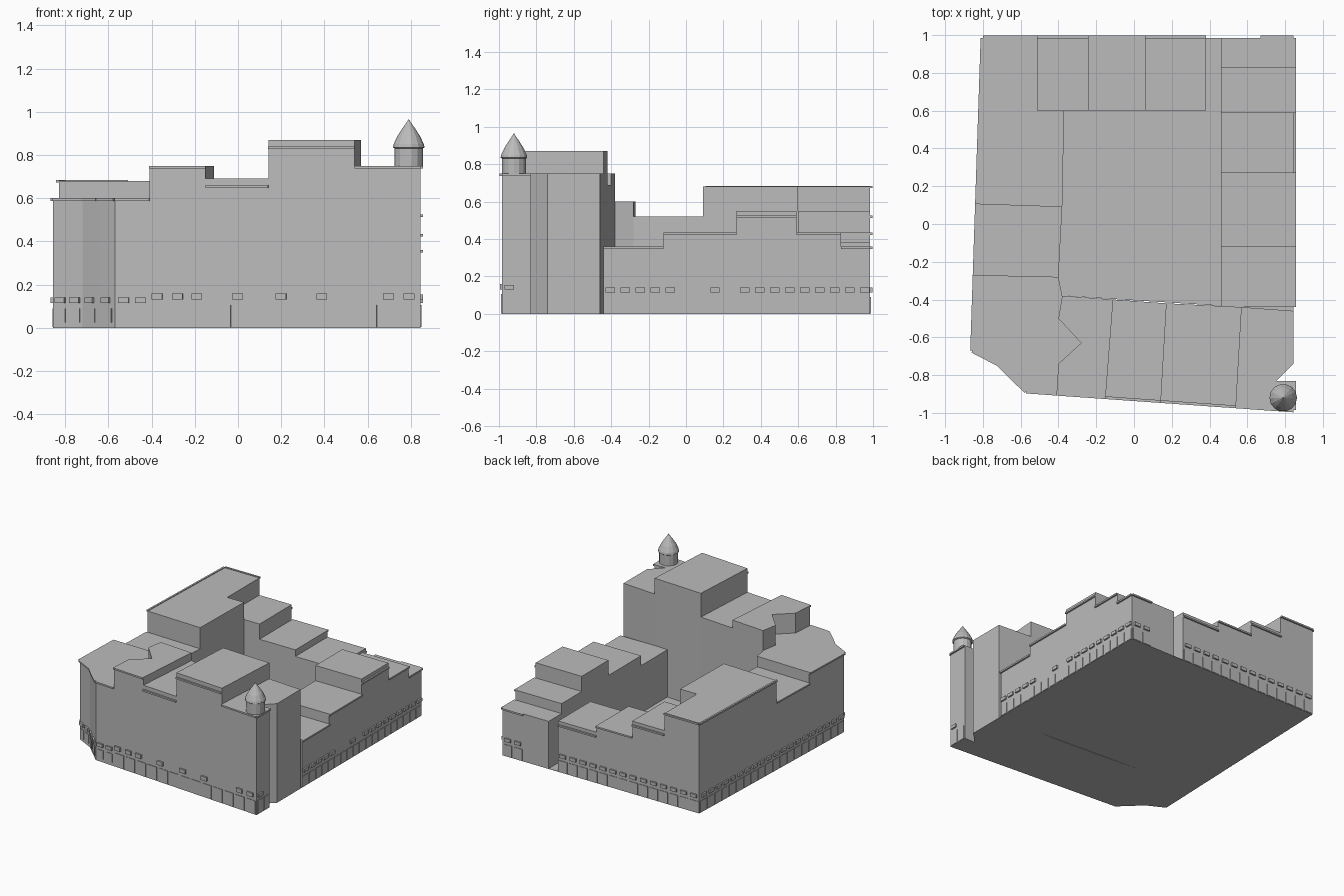
import bpy, bmesh, math
from mathutils import Vector

cube = bpy.data.objects.get("Cube")
if cube:
    bpy.data.objects.remove(cube, do_unlink=True)

grey = bpy.data.materials.new("stone_grey")
grey.use_nodes = True
COLOR = (0.5, 0.5, 0.5, 1)
grey.diffuse_color = COLOR
grey.node_tree.nodes["Principled BSDF"].inputs["Base Color"].default_value = COLOR


def finish(name, bm):
    bmesh.ops.recalc_face_normals(bm, faces=bm.faces)
    mesh = bpy.data.meshes.new(name)
    bm.to_mesh(mesh)
    bm.free()
    mesh.materials.append(grey)
    obj = bpy.data.objects.new(name, mesh)
    bpy.context.collection.objects.link(obj)
    return obj


def add_prism(bm, pts, z0, z1):
    base = bm.faces.new([bm.verts.new((x, y, z0)) for x, y in pts])
    top = bmesh.ops.extrude_face_region(bm, geom=[base])["geom"]
    bmesh.ops.translate(bm, vec=(0, 0, z1 - z0),
                        verts=[v for v in top if isinstance(v, bmesh.types.BMVert)])


def block(name, pts, height):
    bm = bmesh.new()
    add_prism(bm, pts, 0, height)
    return finish(name, bm)


def add_plate(bm, p, q, start, end, z0, z1, depth):
    """Plate on the outer side of wall p-q, which runs counterclockwise."""
    p, q = Vector(p), Vector(q)
    d = (q - p).normalized()
    n = Vector((d.y, -d.x))
    a, b = p + d * start, p + d * end
    add_prism(bm, [a - n * 0.002, b - n * 0.002, b + n * depth, a + n * depth], z0, z1)


def cornice(name, walls, z, depth=0.012, thick=0.012):
    bm = bmesh.new()
    for p, q in walls:
        length = (Vector(q) - Vector(p)).length
        add_plate(bm, p, q, 0, length, z - thick, z, depth)
    finish(name, bm)


def panel_row(name, p, q, count, z0, z1, fill=0.8):
    step = (Vector(q) - Vector(p)).length / count
    bm = bmesh.new()
    for i in range(count):
        mid = (i + 0.5) * step
        add_plate(bm, p, q, mid - step * fill / 2, mid + step * fill / 2, z0, z1, 0.004)
    finish(name, bm)


def ledge_row(name, p, q, places, z0, z1, width=0.05):
    bm = bmesh.new()
    for s in places:
        add_plate(bm, p, q, s - width / 2, s + width / 2, z0, z1, 0.012)
    finish(name, bm)


def front(x):
    return (x, -0.885 - 0.0707 * (x + 0.57))


def left(y):
    return (-0.855 + 0.0332 * (y + 0.67), y)


RIGHT, BACK = 0.845, 0.985

# Front wing
block("front_block_a", [front(-0.41), front(-0.15), (-0.11, -0.40), (-0.38, -0.38),
                        (-0.40, -0.50), (-0.28, -0.63), (-0.40, -0.74)], 0.75)
block("front_block_b", [front(-0.15), front(0.14), (0.17, -0.42), (-0.11, -0.40)], 0.69)
block("front_block_c", [front(0.14), front(0.54), (0.57, -0.44), (0.17, -0.42)], 0.87)
block("front_block_d", [front(0.54), front(RIGHT), (RIGHT, -0.83), (0.755, -0.83),
                        (RIGHT, -0.74), (RIGHT, -0.46), (0.57, -0.44)], 0.75)
for tag, x0, x1, z in (("a", -0.41, -0.15, 0.75), ("b", -0.15, 0.14, 0.66),
                       ("c", 0.14, 0.54, 0.84), ("d", 0.54, RIGHT, 0.75)):
    cornice("front_cornice_" + tag, [(front(x0), front(x1))], z)
cornice("turret_side_cornice", [(front(RIGHT), (RIGHT, -0.83))], 0.75)

# Faceted corner
facets = [left(-0.67), (-0.72, -0.74), (-0.65, -0.81), front(-0.57), front(-0.41)]
block("corner_block", [left(-0.27)] + facets
      + [(-0.40, -0.74), (-0.28, -0.63), (-0.40, -0.50), (-0.38, -0.38), (-0.40, -0.28)], 0.60)
corner_walls = list(zip(facets, facets[1:]))
cornice("corner_cornice", [(left(-0.27), facets[0])] + corner_walls, 0.60)
for i, (p, q) in enumerate(corner_walls):
    length = (Vector(q) - Vector(p)).length
    n = max(1, round(length / 0.075))
    panel_row(f"corner_panels_{i}", p, q, n, 0.025, 0.09, 0.65)
    ledge_row(f"corner_ledges_{i}", p, q, [(k + 0.5) * length / n for k in range(n)], 0.115, 0.14)

# Left wing
block("left_block_low", [left(0.105), left(-0.27), (-0.40, -0.28), (-0.38, 0.09)], 0.52)
block("left_block_high", [left(BACK), left(0.105), (-0.38, 0.09), (-0.37, 0.6),
                          (-0.51, 0.6), (-0.51, BACK)], 0.68)
cornice("left_cornice_low", [(left(0.105), left(-0.27))], 0.52)
cornice("left_cornice_high", [(left(BACK), left(0.105)),
                              ((-0.51, BACK), left(BACK))], 0.685)

# Right wing
for tag, y0, y1, z, zc in (("a", -0.44, -0.12, 0.36, 0.36), ("b", -0.12, 0.27, 0.435, 0.435),
                           ("c", 0.27, 0.59, 0.55, 0.525), ("d", 0.59, 0.83, 0.435, 0.435),
                           ("e", 0.83, BACK, 0.36, 0.36)):
    block("right_block_" + tag, [(0.46, y0), (RIGHT, y0), (RIGHT, y1), (0.46, y1)], z)
    cornice("right_cornice_" + tag, [((RIGHT, y0), (RIGHT, y1))], zc)
cornice("right_back_cornice", [((RIGHT, BACK), (0.67, BACK))], 0.36)

# Back wing
for tag, x0, x1, z, zc in (("a", -0.51, -0.24, 0.55, 0.525), ("b", -0.24, 0.06, 0.435, 0.435),
                           ("c", 0.06, 0.38, 0.385, 0.36)):
    block("back_block_" + tag, [(x0, 0.6), (x1, 0.6), (x1, BACK), (x0, BACK)], z)
    cornice("back_cornice_" + tag, [((x1, BACK), (x0, BACK))], zc)

# Courtyard floor and passage
block("courtyard_floor", [(-0.38, -0.38), (0.57, -0.44), (0.46, -0.44), (0.46, BACK),
                          (0.38, BACK), (0.38, 0.6), (-0.37, 0.6), (-0.40, -0.28)], 0.003)
block("side_gap_floor", [(0.46, -0.45), (0.57, -0.45), (RIGHT, -0.465), (RIGHT, -0.435),
                         (0.46, -0.435)], 0.003)

# Street level panels and ledges
panel_row("front_panels", front(-0.41), front(RIGHT), 13, 0.003, 0.105)
ledge_row("front_ledges", front(-0.41), front(RIGHT),
          [0.035, 0.13, 0.22, 0.41, 0.61, 0.80, 1.11, 1.205], 0.13, 0.16)

panel_row("right_panels", (RIGHT, -0.44), (RIGHT, BACK), 19, 0.003, 0.085)
ledge_row("right_ledges", (RIGHT, -0.44), (RIGHT, BACK),
          [0.035 + 0.08 * i for i in range(18) if i not in (5, 6, 8)], 0.115, 0.14)
panel_row("turret_side_panels", (RIGHT, -0.98), (RIGHT, -0.83), 2, 0.003, 0.105)
ledge_row("turret_side_ledges", (RIGHT, -0.98), (RIGHT, -0.83), [0.035], 0.13, 0.155)

panel_row("left_panels", left(BACK), left(-0.67), 20, 0.003, 0.09)
ledge_row("left_ledges", left(BACK), left(-0.67), [0.05 + 0.0825 * i for i in range(20)],
          0.115, 0.14)

panel_row("back_panels", (0.38, BACK), (-0.80, BACK), 14, 0.003, 0.09)
ledge_row("back_ledges", (0.38, BACK), (-0.80, BACK), [0.042 + 0.0843 * i for i in range(14)],
          0.115, 0.14)
panel_row("back_corner_panels", (RIGHT, BACK), (0.67, BACK), 2, 0.003, 0.09)
ledge_row("back_corner_ledges", (RIGHT, BACK), (0.67, BACK), [0.045, 0.13], 0.115, 0.14)

# Corner turret with pointed dome
SIDES = 14
profile = [(0.065, 0.74), (0.065, 0.83), (0.073, 0.835), (0.070, 0.85),
           (0.052, 0.888), (0.028, 0.925), (0.010, 0.95), (0.001, 0.965)]
bm = bmesh.new()
rings = [[bm.verts.new((0.79 + r * math.cos(math.tau * i / SIDES),
                        -0.92 + r * math.sin(math.tau * i / SIDES), z))
          for i in range(SIDES)] for r, z in profile]
for lower, upper in zip(rings, rings[1:]):
    for i in range(SIDES):
        j = (i + 1) % SIDES
        bm.faces.new((lower[i], lower[j], upper[j], upper[i]))
bm.faces.new(rings[0])
bm.faces.new(rings[-1])
finish("turret", bm)
